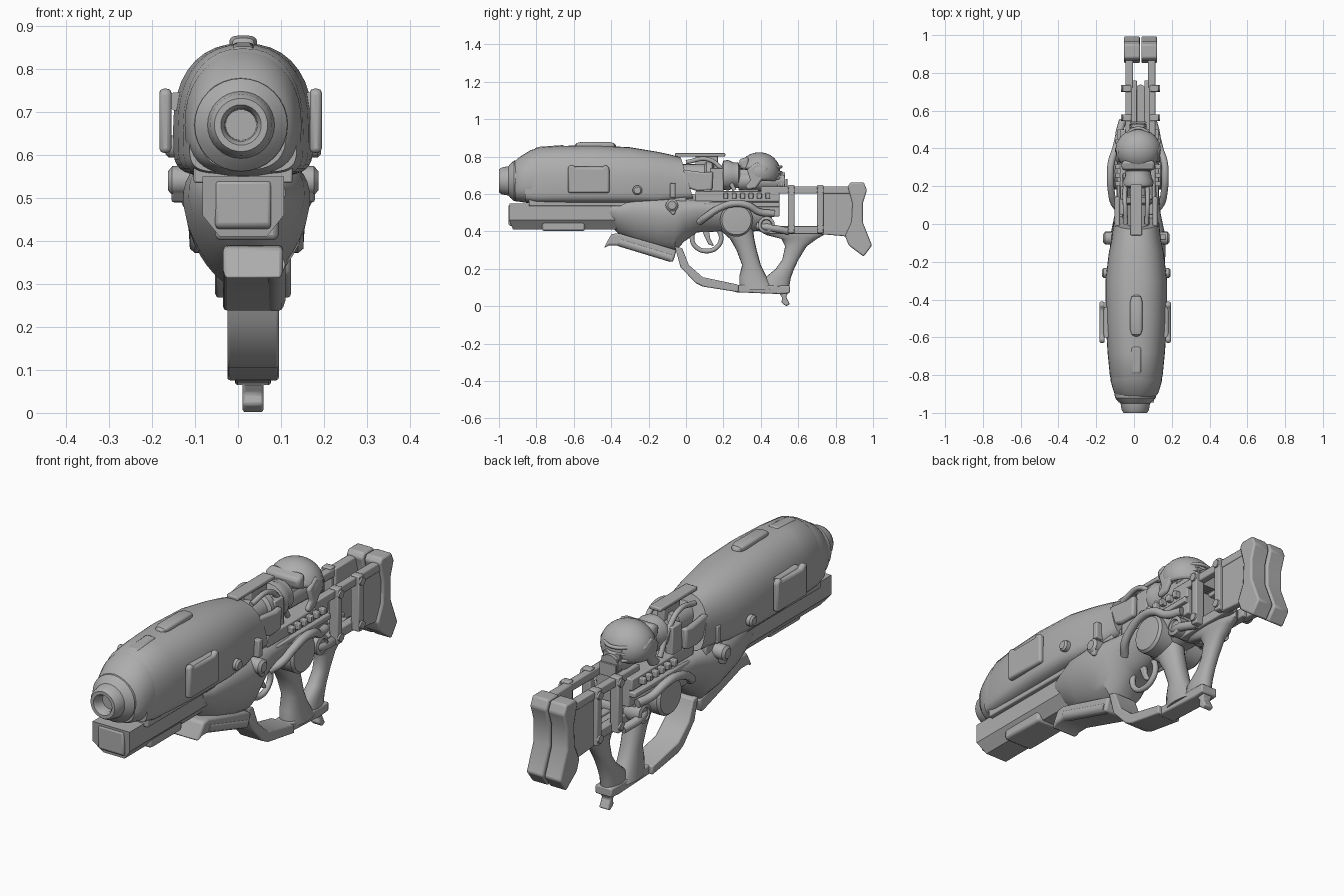
import bpy, bmesh, math
from mathutils import Matrix, Vector

if "Cube" in bpy.data.objects:
    bpy.data.objects.remove(bpy.data.objects["Cube"])

GREY = bpy.data.materials.new("plain_grey")
GREY.use_nodes = True
GREY.diffuse_color = (0.42, 0.42, 0.42, 1)
GREY.node_tree.nodes["Principled BSDF"].inputs["Base Color"].default_value = (0.42, 0.42, 0.42, 1)
MID, BACK = 0.012, 0.035   # centre planes of the housing and of the rear frame
SIDES = (("left", 1), ("right", -1))


def finish(name, bm, bevel=0.0, angle=35):
    bmesh.ops.recalc_face_normals(bm, faces=bm.faces)
    me = bpy.data.meshes.new(name)
    bm.to_mesh(me)
    bm.free()
    ob = bpy.data.objects.new(name, me)
    bpy.context.collection.objects.link(ob)
    me.materials.append(GREY)
    if bevel:
        mod = ob.modifiers.new("bevel", "BEVEL")
        mod.width, mod.segments, mod.limit_method = bevel, 2, "ANGLE"
    bpy.ops.object.select_all(action="DESELECT")
    ob.select_set(True)
    bpy.context.view_layer.objects.active = ob
    bpy.ops.object.shade_smooth_by_angle(angle=math.radians(angle))
    return ob


def skin(name, rings, angle=35, closed=False):
    """Bridge equal rings of points into one surface."""
    bm = bmesh.new()
    rows = [[bm.verts.new(p) for p in ring] for ring in rings]
    n = len(rows[0])
    pairs = list(zip(rows, rows[1:])) + ([(rows[-1], rows[0])] if closed else [])
    for a, b in pairs:
        for i in range(n):
            bm.faces.new((a[i], a[(i + 1) % n], b[(i + 1) % n], b[i]))
    if not closed:
        bm.faces.new(rows[0])
        bm.faces.new(rows[-1])
    return finish(name, bm, 0, angle)


def power(v, e):
    return math.copysign(abs(v) ** e, v)


def hull(name, sections, belly, top_e, low_e, taper=0.0, lean=0.0, cx=MID):
    """Loft along y; each section is (y, bottom, top, half width)."""
    rings = []
    for k, (y, lo, hi, w) in enumerate(sections):
        mid = lo + (hi - lo) * belly
        ring = []
        for i in range(36):
            a = math.tau * i / 36
            c, s = math.cos(a), math.sin(a)
            e = top_e if s > 0 else low_e
            z = mid + power(s, e) * ((hi - mid) if s > 0 else (mid - lo))
            x = power(c, e) * w * (1 - taper * max(0, -s))
            ring.append((cx + x, y + (lean * (z - lo) if k == len(sections) - 1 else 0), z))
        rings.append(ring)
    return skin(name, rings)


def post(name, sections, cx=BACK):
    """Loft along z; each section is (z, front, rear, half width)."""
    return skin(name, [[(cx + w * power(math.cos(math.tau * i / 20), .8),
                         (f + r) / 2 + (r - f) / 2 * math.sin(math.tau * i / 20), z)
                        for i in range(20)] for z, f, r, w in sections], 50)


def slab(name, outline, x0, x1, bevel=0.006):
    """Extrude a (y, z) outline across x."""
    bm = bmesh.new()
    a = [bm.verts.new((x0, y, z)) for y, z in outline]
    b = [bm.verts.new((x1, y, z)) for y, z in outline]
    bm.faces.new(a)
    bm.faces.new(b)
    for i in range(len(a)):
        j = (i + 1) % len(a)
        bm.faces.new((a[i], a[j], b[j], b[i]))
    return finish(name, bm, bevel)


def box(name, x0, x1, y0, y1, z0, z1, bevel=0.005):
    return slab(name, [(y0, z0), (y1, z0), (y1, z1), (y0, z1)], x0, x1, bevel)


def lathe(name, axis, centre, profile, n=32, angle=35):
    """Turn (distance, radius) points around the x or y axis."""
    rings = []
    for d, r in profile:
        ring = []
        for i in range(n):
            u, v = r * math.cos(math.tau * i / n), r * math.sin(math.tau * i / n)
            ring.append(Vector(centre) + Vector((d, u, v) if axis == "x" else (u, d, v)))
        rings.append(ring)
    return skin(name, rings, angle)


def tube(name, pts, r, cyclic=False):
    cu = bpy.data.curves.new(name, "CURVE")
    cu.dimensions, cu.bevel_depth, cu.bevel_resolution = "3D", r, 3
    cu.use_fill_caps, cu.resolution_u = True, 6
    sp = cu.splines.new("BEZIER")
    sp.bezier_points.add(len(pts) - 1)
    for p, co in zip(sp.bezier_points, pts):
        p.co, p.handle_left_type, p.handle_right_type = co, "AUTO", "AUTO"
    sp.use_cyclic_u = cyclic
    sp.use_smooth = True
    ob = bpy.data.objects.new(name, cu)
    cu.materials.append(GREY)
    bpy.context.collection.objects.link(ob)


# Main housing, nose and muzzle
hull("housing", [(-.86, .56, .80, .125), (-.80, .55, .848, .14), (-.68, .55, .857, .152),
                 (-.5, .55, .86, .163), (-.3, .55, .85, .163), (-.15, .55, .825, .145),
                 (-.08, .56, .81, .13), (.04, .57, .795, .12)], .36, .86, .4, lean=-.3)
hull("nose", [(-.915, .565, .775, .1), (-.90, .56, .79, .115), (-.87, .555, .81, .125),
              (-.83, .55, .835, .136), (-.79, .55, .845, .135)], .42, .92, .75)
lathe("muzzle", "y", (MID - .005, 0, .67),
      [(-.88, .112), (-.92, .108), (-.94, .09), (-.95, .078), (-.985, .072), (-1, .062),
       (-1, .047), (-.985, .038), (-.95, .036)])
hull("top_capsule", [(-.595, .84, .86, .01), (-.585, .84, .872, .025), (-.56, .84, .878, .032),
                     (-.41, .84, .878, .032), (-.385, .84, .872, .025), (-.375, .84, .86, .01)], .5, .6, .5)
slab("top_fin", [(-.82, .80), (-.79, .852), (-.65, .862), (-.65, .82)], MID - .026, MID + .026, .01)

# Lower front barrel block
rings = [[(MID + x, y + (.02 if z < .43 else 0), z) for x, z in
          ((-.095, .55), (.095, .55), (.095, .46), (.055, .41), (-.055, .41), (-.095, .46))]
         for y in (-.945, -.2)]
skin("under_barrel", rings, 20)
bm_front = slab("under_barrel_face", [(-.95, .435), (-.93, .425), (-.93, .54), (-.95, .54)], MID - .065, MID + .065, .008)
box("under_plate", MID - .065, MID + .082, -.77, -.54, .402, .49, .012)
box("seam_strip", MID - .115, MID + .115, -.84, .0, .535, .585)

# Fore body, flowing back into the receiver
hull("fore_body", [(-.41, .44, .55, .09), (-.36, .385, .57, .11), (-.27, .34, .6, .135),
                   (-.15, .305, .6, .148), (-.06, .29, .59, .145), (-.01, .345, .585, .135),
                   (.06, .395, .58, .12), (.2, .4, .58, .11), (.35, .4, .56, .1),
                   (.46, .405, .53, .085)], .62, .75, .75, taper=.35, cx=.02)
slab("fore_lever", [(-.44, .31), (-.4, .385), (-.36, .39), (-.05, .30), (-.07, .235), (-.36, .325), (-.41, .325)],
     BACK - .07, BACK + .07, .02)
tube("lever_roll", [(BACK + .05, -.36, .345), (BACK + .05, -.08, .26)], .025)

# Trigger guard, trigger and lower guard strip
tube("trigger_ring", [(BACK, .11 + .078 * math.cos(a * math.tau / 8), .365 + .07 * math.sin(a * math.tau / 8))
                      for a in range(8)], .013, True)
slab("trigger", [(.08, .42), (.12, .42), (.13, .36), (.15, .32), (.12, .33), (.1, .37)], BACK - .01, BACK + .01)
slab("guard_strip", [(-.06, .32), (-.02, .31), (.015, .22), (.09, .155), (.28, .115), (.28, .075),
                     (.09, .105), (.05, .125), (-.03, .21)], BACK - .06, BACK + .06)
slab("guard_foot", [(.26, .115), (.5, .11), (.555, .11), (.555, .07), (.5, .065), (.26, .075)],
     BACK - .042, BACK + .042)
slab("foot_hook", [(.49, .08), (.55, .08), (.535, .05), (.555, .01), (.535, 0), (.51, .02), (.515, .045)],
     BACK - .024, BACK + .024)

# Pistol grip and rear strut
post("grip", [(.44, .15, .36, .06), (.40, .19, .36, .055), (.36, .235, .365, .05), (.30, .27, .378, .047),
              (.22, .3, .4, .045), (.16, .285, .43, .048), (.09, .285, .48, .055)])
post("rear_strut", [(.42, .36, .74, .045), (.38, .43, .735, .045), (.36, .51, .7, .04), (.32, .53, .645, .035),
                    (.25, .515, .602, .033), (.20, .48, .578, .035), (.15, .42, .56, .04), (.09, .4, .55, .04)])

# Receiver deck with cooling steps
box("receiver", -.06, .11, .0, .5, .48, .6)
box("deck", -.075, .115, .05, .5, .56, .615)
for i in range(6):
    y = .2 + i * .045
    box("deck_tooth", -.1, .14, y, y + .025, .575, .605, .004)
box("side_rail", -.09, .13, .1, .5, .53, .555)

# Exposed core behind the housing
lathe("core_barrel", "y", (MID + .01, 0, .70),
      [(-.05, .06), (.1, .06), (.11, .075), (.14, .075), (.15, .05), (.19, .05), (.2, .078), (.225, .082),
       (.25, .07), (.28, .068), (.29, .04), (.36, .04)], 20)
for name, s in SIDES:
    slab(name + "_core_cheek", [(-.02, .73), (.015, .63), (.06, .615), (.14, .62), (.145, .72), (.1, .715)],
         MID + s * .085, MID + s * .115, .01)
    tube(name + "_core_pipe", [(MID + s * .055, .0, .77), (MID + s * .06, .12, .785), (MID + s * .06, .2, .72),
                               (MID + s * .06, .26, .62)], .012)
    box(name + "_core_block", *sorted((MID + s * .045, MID + s * .085)), .13, .2, .61, .74)
box("top_bracket", MID - .03, MID + .03, -.06, .21, .80, .818)
box("bracket_mount", MID - .02, MID + .02, .05, .17, .74, .805)
box("housing_rib", MID - .135, MID + .155, -.085, -.055, .58, .66)

# Helmet-like rear cover, open at the lower front
bm = bmesh.new()
bmesh.ops.create_uvsphere(bm, u_segments=32, v_segments=20, radius=1)
bmesh.ops.scale(bm, vec=(.12, .112, .105), verts=bm.verts)
bmesh.ops.translate(bm, vec=(.022, .392, .718), verts=bm.verts)


def open_face(f):
    c = f.calc_center_median()
    return (c.y < .345 and c.z < .73) or c.z < .665


bmesh.ops.delete(bm, geom=[f for f in bm.faces if open_face(f)], context="FACES")
cover = finish("rear_cover", bm)
cover.modifiers.new("wall", "SOLIDIFY").thickness = .015
slab("cover_brim", [(.282, .785), (.29, .735), (.335, .725), (.335, .80)], -.065, .11, .015)
for name, s in SIDES:
    slab(name + "_ear_flap", [(.325, .73), (.345, .67), (.315, .64), (.33, .622), (.375, .63), (.41, .68),
                              (.44, .74), (.38, .77)], .022 + s * .092, .022 + s * .115, .01)
for z in (.685, .715, .745):
    tube("cover_vent", [(.022 + .085 * math.sin(a), .398 + .11 * math.cos(a), z) for a in (-.75, -.35, 0, .35, .75)], .008)
lathe("cover_neck", "y", (.022, 0, .67), [(.28, .05), (.47, .055), (.5, .045), (.53, .045)], 20)
for i in range(4):
    box("rear_pin", -.02, .065, .49 + i * .014, .5 + i * .014, .62, .74 - i * .02, .002)

# Side gear: pads, discs, hoses and knobs
for name, s in SIDES:
    face = MID + s * .155
    pad = slab(name + "_pad", [(-.63, .605), (-.41, .605), (-.41, .74), (-.43, .757), (-.45, .74), (-.59, .74),
                               (-.605, .757), (-.63, .75)], *sorted((face, face + s * .028)), .01)
    if s < 0:
        pad.location.x = -.012
    tube(name + "_pad_hinge", [(face, -.6, .725), (face, -.44, .725)], .022)
    lathe(name + "_knob", "x", (face, -.26, .62), [(-.02 * s, .026), (.018 * s, .026), (.026 * s, .018)], 16)
    lathe(name + "_latch", "x", (face - s * .01, -.075, .54), [(-.03 * s, .034), (.02 * s, .034), (.03 * s, .022)], 16)
    slab(name + "_latch_tail", [(-.1, .52), (-.08, .56), (-.05, .53), (-.06, .49), (-.075, .49)],
         *sorted((face - s * .02, face + s * .012)))
    hub = .02 + s * .09
    lathe(name + "_disc", "x", (hub, .27, .46), [(-.05 * s, .088), (.03 * s, .088), (.042 * s, .078), (.045 * s, .03)])
    lathe(name + "_small_disc", "x", (hub - s * .01, .43, .435),
          [(-.05 * s, .045), (.03 * s, .045), (.035 * s, .03), (.025 * s, .026)], 20)
    tube(name + "_hose", [(.02 + s * x, y, z) for x, y, z in
                          ((.09, .07, .45), (.125, .11, .48), (.14, .17, .52), (.145, .25, .548),
                           (.14, .33, .54), (.12, .39, .505), (.1, .47, .495))], .019)
    tube(name + "_lower_hose", [(.02 + s * x, y, z) for x, y, z in
                                ((.08, .38, .43), (.1, .45, .42), (.08, .55, .4))], .02)

# Shoulder stock: rails, bands and split butt
BUTT = [(.72, .64), (.865, .64), (.88, .662), (.95, .662), (.968, .62), (.945, .55), (.945, .45),
        (.995, .325), (.95, .265), (.87, .325), (.84, .375), (.72, .385)]
for name, s in SIDES:
    def span(a, b):
        return sorted((BACK + s * a, BACK + s * b))
    box(name + "_top_rail", *span(.045, .08), .4, .88, .602, .64)
    box(name + "_low_rail", *span(.02, .06), .42, .76, .385, .43)
    slab(name + "_stock_panel", BUTT[:2] + [(.9, .6), (.9, .36)] + BUTT[-2:], *span(.04, .075))
    slab(name + "_butt", [(.865, .64)] + BUTT[2:9] + [(.87, .325), (.85, .375), (.885, .45), (.89, .55)], *span(.004, .088), .008)
    for y in (.545, .7):
        box(name + "_band", *span(.05, .095), y, y + .035, .39, .648)
        for z in (.42, .62):
            lathe(name + "_band_bolt", "x", (BACK + s * .095, y + .018, z), [(-.01 * s, .018), (.008 * s, .018)], 12)
